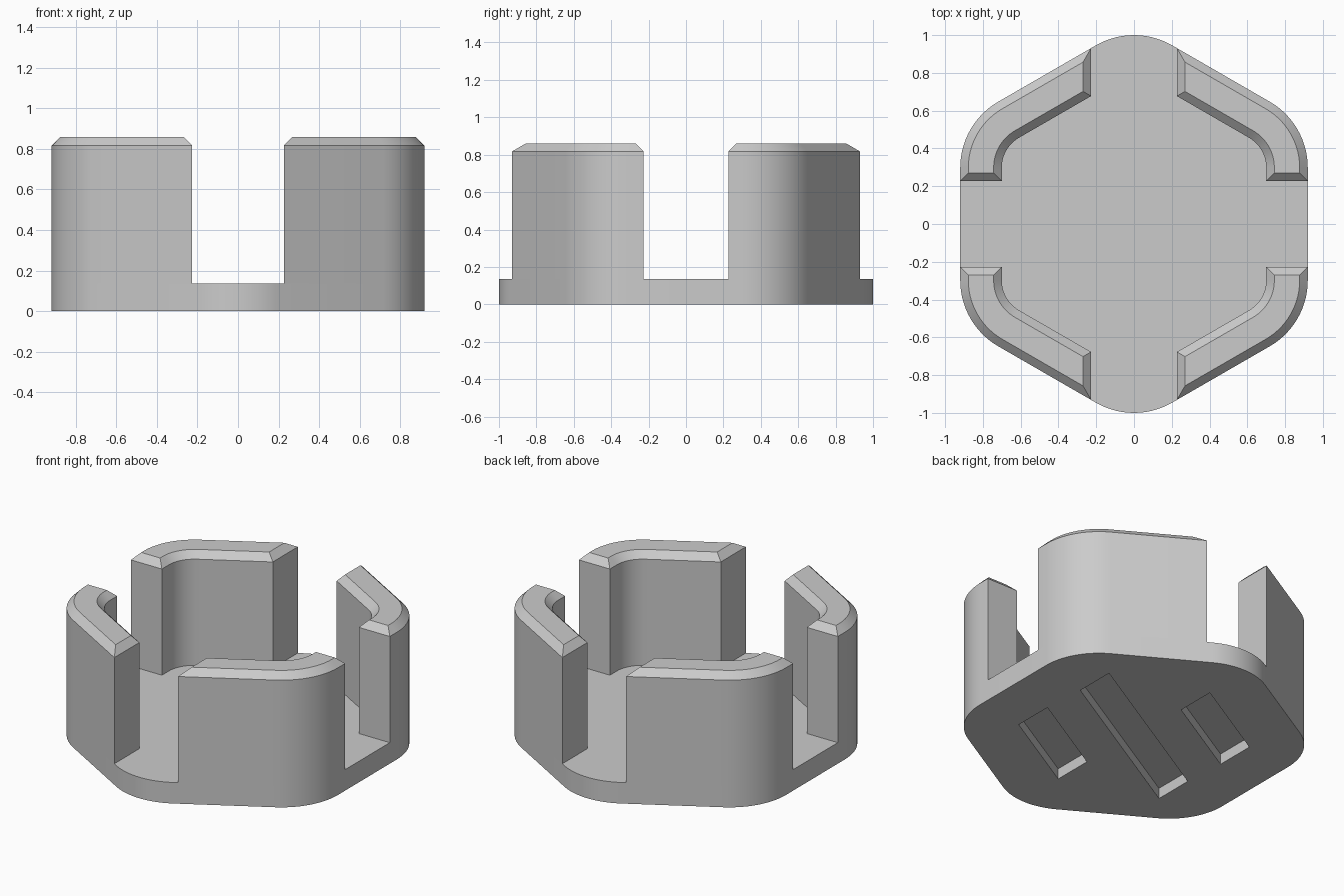
import bpy, bmesh
from math import sin, cos, radians, sqrt

cube = bpy.data.objects.get("Cube")
if cube:
    bpy.data.objects.remove(cube, do_unlink=True)

OUTER, INNER = 0.92, 0.70      # distance from centre to flat sides
CORNER = 0.597                 # distance from centre to corner arc centres
GAP = 0.227                    # half width of the openings
FLOOR, TOP, CHAMFER = 0.135, 0.86, 0.043
GROOVE_DEPTH, GROOVE_HALF = 0.068, 0.13
STEPS = 14

grey = bpy.data.materials.new("light grey")
grey.use_nodes = True
colour = (0.6, 0.6, 0.6, 1)
grey.diffuse_color = colour
grey.node_tree.nodes["Principled BSDF"].inputs["Base Color"].default_value = colour


def corner_arc(side, angle):
    """Arc of a rounded hexagon corner whose centre lies at the given angle."""
    radius = side - CORNER * cos(radians(30))
    cx, cy = CORNER * cos(radians(angle)), CORNER * sin(radians(angle))
    turns = [radians(angle - 30 + 60 * i / STEPS) for i in range(STEPS + 1)]
    return [(cx + radius * cos(t), cy + radius * sin(t)) for t in turns]


def add_loft(bm, levels, bottom=True):
    """Stack outlines of equal length, given as (outline, height)."""
    rings = [[bm.verts.new((x, y, z)) for x, y in line] for line, z in levels]
    for low, high in zip(rings, rings[1:]):
        for i in range(len(low)):
            j = (i + 1) % len(low)
            bm.faces.new((low[i], low[j], high[j], high[i]))
    bm.faces.new(rings[-1])
    if bottom:
        bm.faces.new(rings[0][::-1])


def make_object(name, bm):
    mesh = bpy.data.meshes.new(name)
    bm.to_mesh(mesh)
    bm.free()
    mesh.materials.append(grey)
    obj = bpy.data.objects.new(name, mesh)
    bpy.context.collection.objects.link(obj)
    return obj


def activate(obj):
    bpy.ops.object.select_all(action='DESELECT')
    obj.select_set(True)
    bpy.context.view_layer.objects.active = obj


# Base: rounded hexagonal plate
outline = [p for k in range(6) for p in corner_arc(OUTER, 30 + 60 * k)]
bm = bmesh.new()
add_loft(bm, [(outline, 0), (outline, FLOOR)])
base = make_object("base", bm)

# Three slanted grooves in the underside
bm = bmesh.new()
slope = 1 / sqrt(3)
for x0, x1, shift in ((-0.58, 0.58, 0), (-0.598, -0.016, 0.547), (0.016, 0.598, -0.547)):
    slot = [(x, slope * x + shift + s * GROOVE_HALF)
            for x, s in ((x0, -1), (x1, -1), (x1, 1), (x0, 1))]
    add_loft(bm, [(slot, -0.1), (slot, GROOVE_DEPTH)])
cutter = make_object("groove_cutter", bm)
cutter.hide_render = True
cut = base.modifiers.new("grooves", 'BOOLEAN')
cut.operation, cut.solver, cut.object = 'DIFFERENCE', 'EXACT', cutter
activate(base)
bpy.ops.object.modifier_apply(modifier=cut.name)
bpy.data.objects.remove(cutter, do_unlink=True)


def wall_side(side, end):
    """One side of a wall: short straight, corner arc, long straight."""
    last_y = (side - end * cos(radians(60))) / sin(radians(60))
    return [(side, end)] + corner_arc(side, 30) + [(end, last_y)]


def wall_outline(inset):
    end = GAP + inset
    return wall_side(OUTER - inset, end) + wall_side(INNER + inset, end)[::-1]


# Corner walls with chamfered tops, mirrored to all four corners
bm = bmesh.new()
full = wall_outline(0)
add_loft(bm, [(full, FLOOR), (full, TOP - CHAMFER), (wall_outline(CHAMFER), TOP)], bottom=False)
walls = make_object("corner_walls", bm)
mirror = walls.modifiers.new("four corners", 'MIRROR')
mirror.use_axis = (True, True, False)
activate(walls)
bpy.ops.object.modifier_apply(modifier=mirror.name)

# Smooth arcs, crisp edges
for obj in (base, walls):
    activate(obj)
    bpy.ops.object.shade_smooth_by_angle(angle=radians(25))
